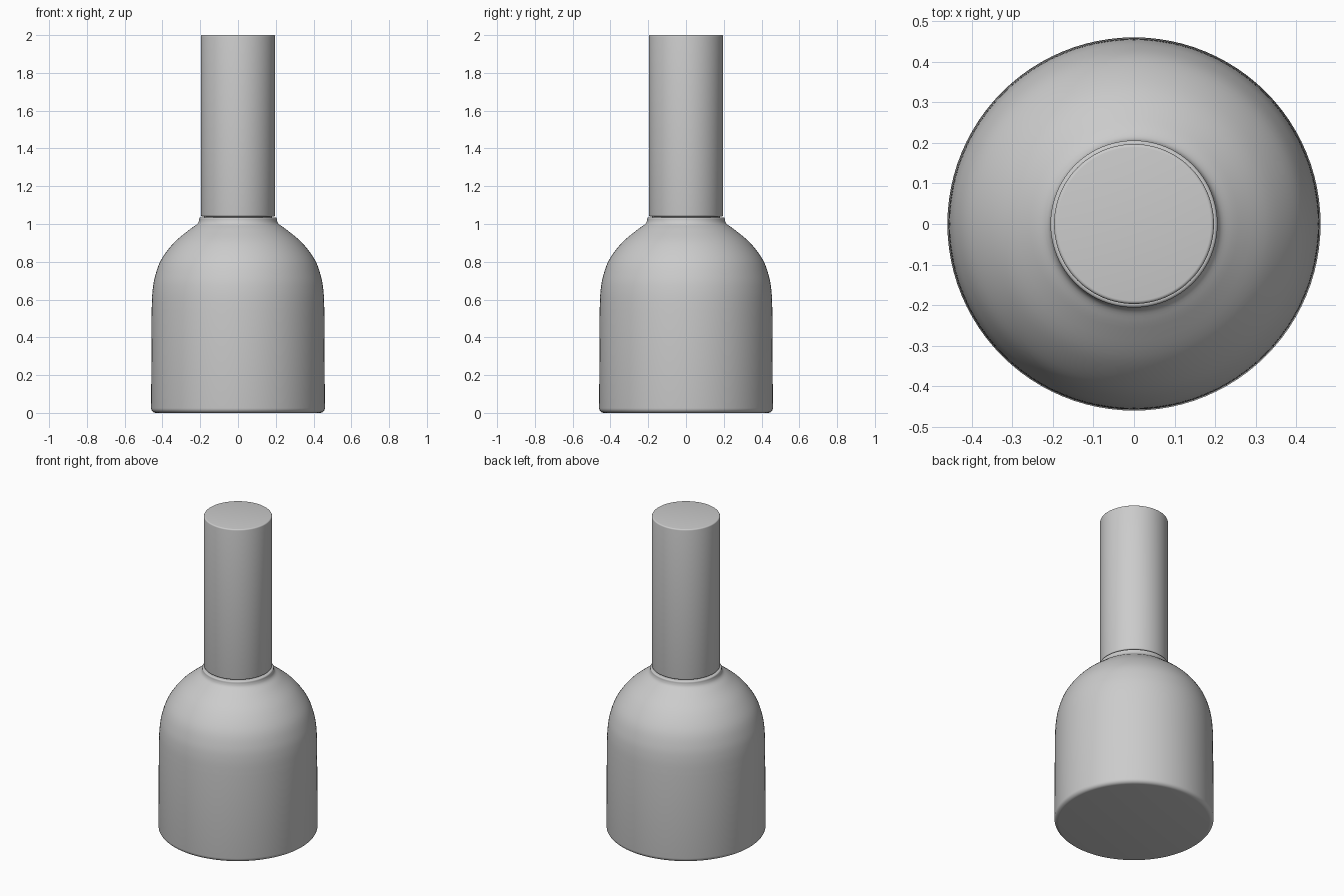
import bpy, bmesh, math

if "Cube" in bpy.data.objects:
    bpy.data.objects.remove(bpy.data.objects["Cube"])

SIDES = 96


def smooth_curve(pts, steps=5):
    """Catmull-Rom interpolation through (radius, height) points."""
    out = []
    ext = [pts[0]] + pts + [pts[-1]]
    for i in range(1, len(ext) - 2):
        p0, p1, p2, p3 = ext[i - 1:i + 3]
        for s in range(steps):
            t = s / steps
            out.append(tuple(
                0.5 * (2 * b + (c - a) * t + (2 * a - 5 * b + 4 * c - d) * t ** 2
                       + (3 * b - a - 3 * c + d) * t ** 3)
                for a, b, c, d in zip(p0, p1, p2, p3)))
    return out + [pts[-1]]


def arc(cr, cz, rad, a0, a1, steps=5):
    """Small fillet arc in the profile plane, angles in degrees."""
    return [(cr + rad * math.cos(math.radians(a0 + (a1 - a0) * i / steps)),
             cz + rad * math.sin(math.radians(a0 + (a1 - a0) * i / steps)))
            for i in range(steps + 1)]


def lathe(name, profile):
    """Revolve a (radius, height) profile about z and cap both ends."""
    bm = bmesh.new()
    rings = []
    for r, z in profile:
        rings.append([bm.verts.new((r * math.cos(2 * math.pi * k / SIDES),
                                    r * math.sin(2 * math.pi * k / SIDES), z))
                      for k in range(SIDES)])
    for lo, hi in zip(rings, rings[1:]):
        for k in range(SIDES):
            n = (k + 1) % SIDES
            bm.faces.new((lo[k], lo[n], hi[n], hi[k]))
    bm.faces.new(rings[0][::-1])
    bm.faces.new(rings[-1])
    bmesh.ops.recalc_face_normals(bm, faces=bm.faces)
    mesh = bpy.data.meshes.new(name)
    bm.to_mesh(mesh)
    bm.free()
    obj = bpy.data.objects.new(name, mesh)
    bpy.context.collection.objects.link(obj)
    bpy.ops.object.select_all(action='DESELECT')
    obj.select_set(True)
    bpy.context.view_layer.objects.active = obj
    bpy.ops.object.shade_smooth_by_angle(angle=math.radians(35))
    return obj


# Bottle: rounded foot, straight wall, domed shoulder, short neck collar
foot = arc(0.435, 0.025, 0.025, -90, 0)
shoulder = smooth_curve([(0.457, 0.55), (0.453, 0.64), (0.44, 0.72), (0.407, 0.81),
                         (0.34, 0.90), (0.257, 0.97), (0.216, 1.0), (0.206, 1.02)])
collar = arc(0.198, 1.027, 0.008, 0, 90, 4)
lathe("bottle", foot + shoulder + collar + [(0.18, 1.035), (0.18, 1.05)])

# Tall cylindrical cap with softened rims
lathe("cap", arc(0.189, 1.048, 0.008, -90, 0, 4) + arc(0.189, 1.992, 0.008, 0, 90, 4))
